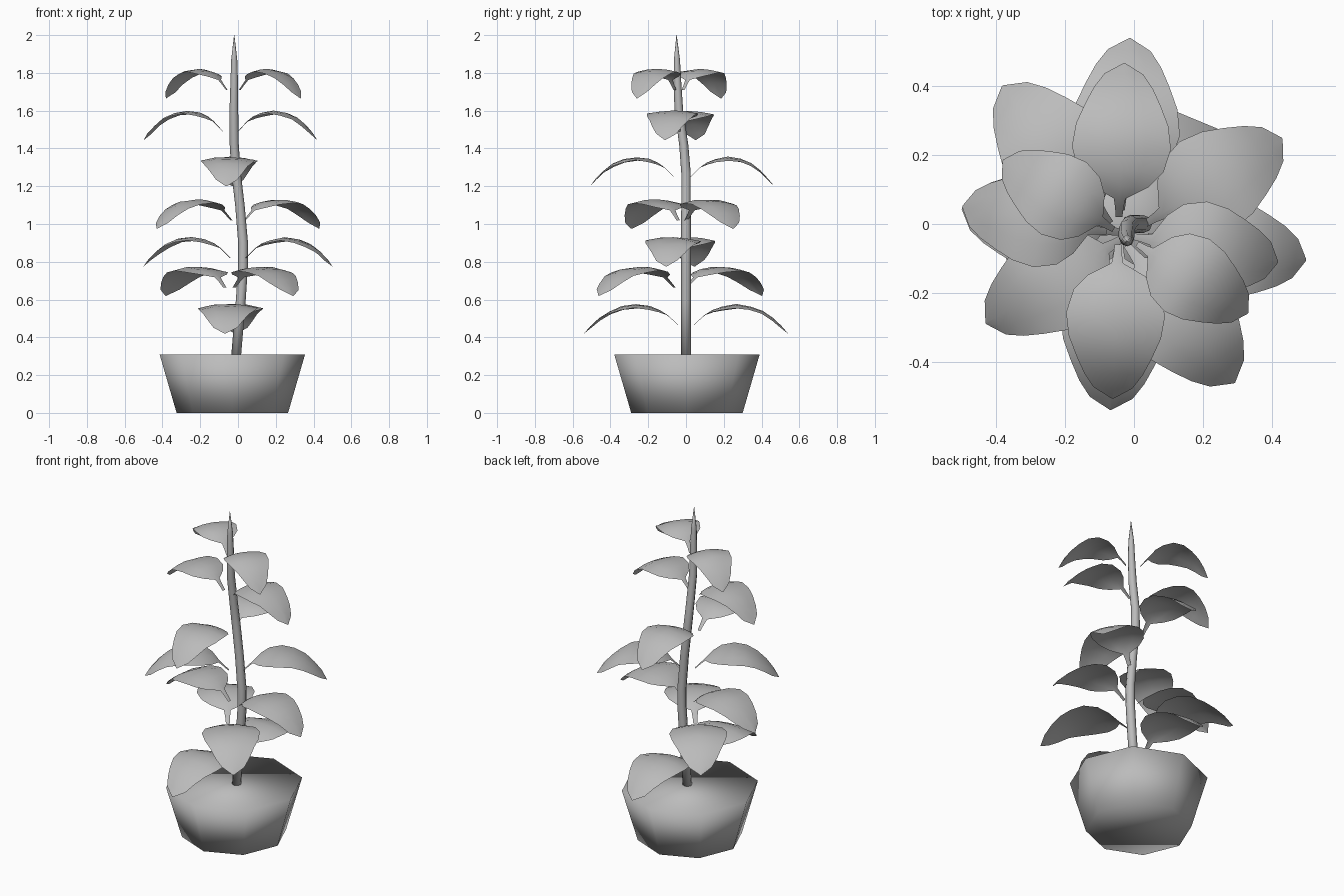
import bpy, bmesh, math, random
from mathutils import Vector

random.seed(4)
cube = bpy.data.objects.get("Cube")
if cube:
    bpy.data.objects.remove(cube, do_unlink=True)

# One matte grey for the whole plant
grey = bpy.data.materials.new("plain_grey")
grey.use_nodes = True
colour = (0.5, 0.5, 0.5, 1)
grey.diffuse_color = colour
grey.node_tree.nodes["Principled BSDF"].inputs["Base Color"].default_value = colour


def finish(name, bm):
    """Turn a bmesh into a smooth shaded object."""
    mesh = bpy.data.meshes.new(name)
    for face in bm.faces:
        face.smooth = True
    bm.to_mesh(mesh)
    bm.free()
    mesh.materials.append(grey)
    obj = bpy.data.objects.new(name, mesh)
    bpy.context.collection.objects.link(obj)
    return obj


def loft(name, rings, sides):
    """Join round cross-sections given as (x, y, z, radius), with end caps."""
    bm = bmesh.new()
    loops = []
    for x, y, z, r in rings:
        angles = [2 * math.pi * i / sides for i in range(sides)]
        loops.append([bm.verts.new((x + r * math.cos(a), y + r * math.sin(a), z)) for a in angles])
    for low, high in zip(loops, loops[1:]):
        for i in range(sides):
            j = (i + 1) % sides
            bm.faces.new((low[i], low[j], high[j], high[i]))
    bm.faces.new(loops[0][::-1])
    bm.faces.new(loops[-1])
    return finish(name, bm)


# Eight-sided pot, filled to the rim
loft("pot", [(-0.03, 0.005, 0, 0.295), (-0.03, 0.005, 0.31, 0.385)], 8)

# Gently bent stem with a pointed shoot
loft("stem", [
    (-0.01, 0, 0.3, 0.026), (0.015, 0, 0.6, 0.026), (0.027, 0, 0.78, 0.026),
    (0.027, 0, 0.9, 0.026), (0.01, 0, 1.1, 0.025), (-0.01, 0, 1.27, 0.025),
    (-0.02, -0.012, 1.42, 0.024), (-0.022, -0.038, 1.6, 0.023),
    (-0.02, -0.045, 1.75, 0.02), (-0.02, -0.048, 1.87, 0.016),
    (-0.02, -0.05, 2.0, 0.001)], 8)

# Leaf rows: distance along, height below the crest, half width
LEAF_ROWS = [
    (0, -0.11, 0.02), (0.06, -0.082, 0.025), (0.12, -0.055, 0.035),
    (0.2, -0.03, 0.17), (0.3, -0.012, 0.255), (0.45, 0, 0.295),
    (0.6, -0.01, 0.275), (0.73, -0.036, 0.225), (0.84, -0.073, 0.175),
    (0.93, -0.115, 0.115), (1, -0.155, 0.004)]
ACROSS = (-1, -0.5, 0, 0.5, 1)


def leaf(name, centre, crest, angle, reach):
    """Arched leaf on a narrow stalk, pointing outwards at the angle."""
    out = Vector((math.cos(angle), math.sin(angle), 0))
    side = Vector((-out.y, out.x, 0))
    start = 0.04
    bm = bmesh.new()
    rows = []
    for t, drop, half in LEAF_ROWS:
        row = []
        for s in ACROSS:
            p = Vector((*centre, crest + drop))
            p += out * (start + t * (reach - start)) + side * (s * half * reach)
            p.z -= 0.13 * half * reach * s * s
            if 0.2 < t < 1:
                p.z += random.uniform(-0.003, 0.003)
            row.append(bm.verts.new(p))
        rows.append(row)
    for a, b in zip(rows, rows[1:]):
        for i in range(len(ACROSS) - 1):
            bm.faces.new((a[i], b[i], b[i + 1], a[i + 1]))
    return finish(name, bm)


# Opposite leaf pairs: centre x, centre y, crest height, angle, reach
PAIRS = [
    (-0.04, 0.0, 0.575, 87, 0.541),
    (-0.045, -0.03, 0.775, -52, 0.548),
    (0.0, -0.03, 0.93, -8.5, 0.506),
    (0.0, -0.02, 1.13, 32, 0.508),
    (-0.045, -0.02, 1.355, 88, 0.488),
    (-0.04, -0.03, 1.6, -10, 0.466),
    (-0.025, -0.037, 1.82, -32, 0.42)]
for n, (x, y, crest, degrees, reach) in enumerate(PAIRS, 1):
    for label, turn in (("a", 0), ("b", 180)):
        leaf(f"leaf_{n}_{label}", (x, y), crest, math.radians(degrees + turn), reach)
